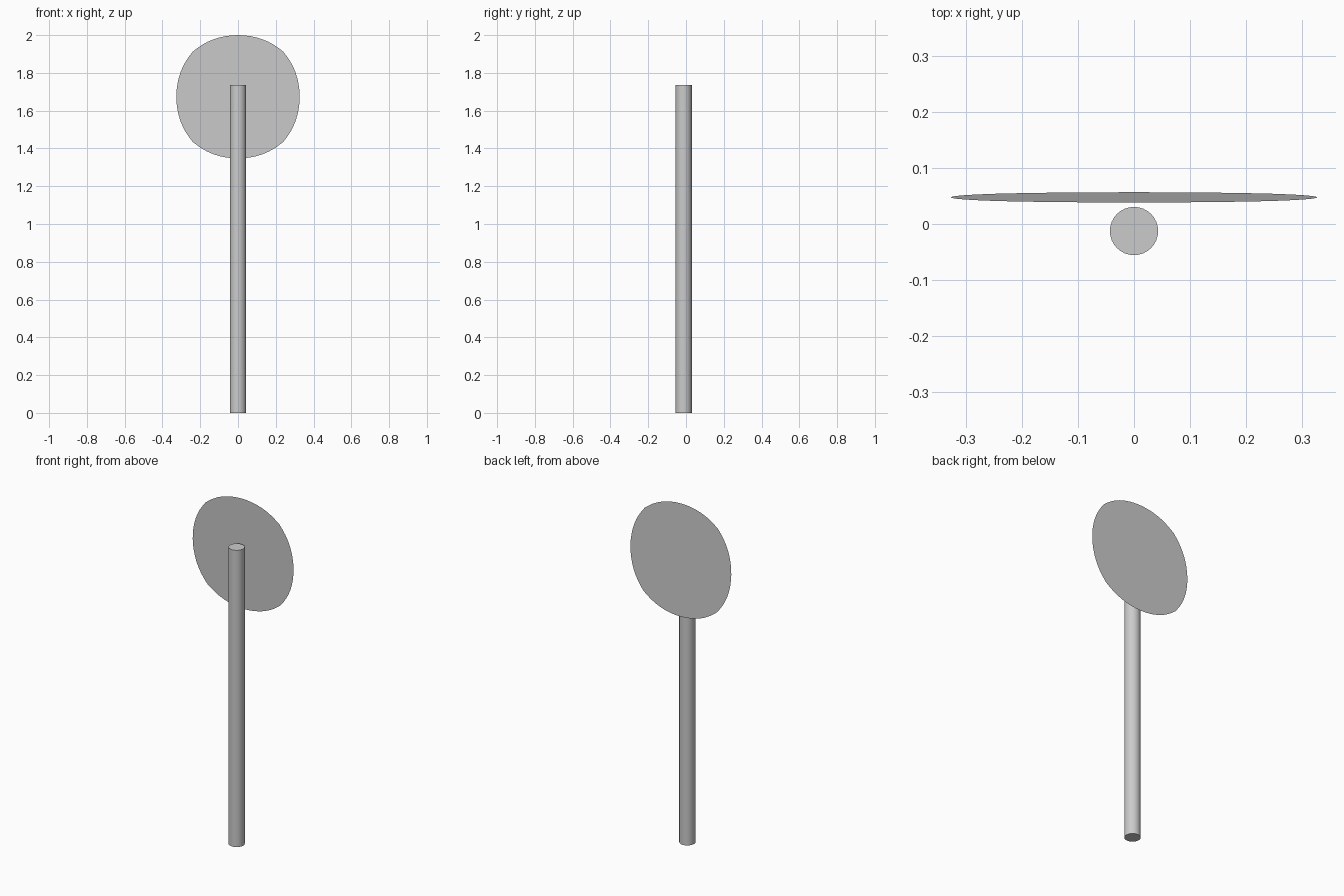
import bpy, math

if "Cube" in bpy.data.objects:
    bpy.data.objects.remove(bpy.data.objects["Cube"])

# Post: capped cylinder
bpy.ops.mesh.primitive_cylinder_add(vertices=32, radius=0.043, depth=1.737,
                                    location=(0, -0.0125, 0.8685))
post = bpy.context.object
post.name = "post"
bpy.ops.object.shade_smooth_by_angle(angle=math.radians(35))

# Sign plate: single square face rounded by subdivision, tipped slightly back
half = 0.3265 * 48 / 44
bpy.ops.mesh.primitive_plane_add(size=2 * half, location=(0, 0.0475, 1.6735),
                                 rotation=(math.radians(90 + 1.6), 0, 0))
plate = bpy.context.object
plate.name = "sign_plate"
sub = plate.modifiers.new("round", 'SUBSURF')
sub.levels = sub.render_levels = 4
